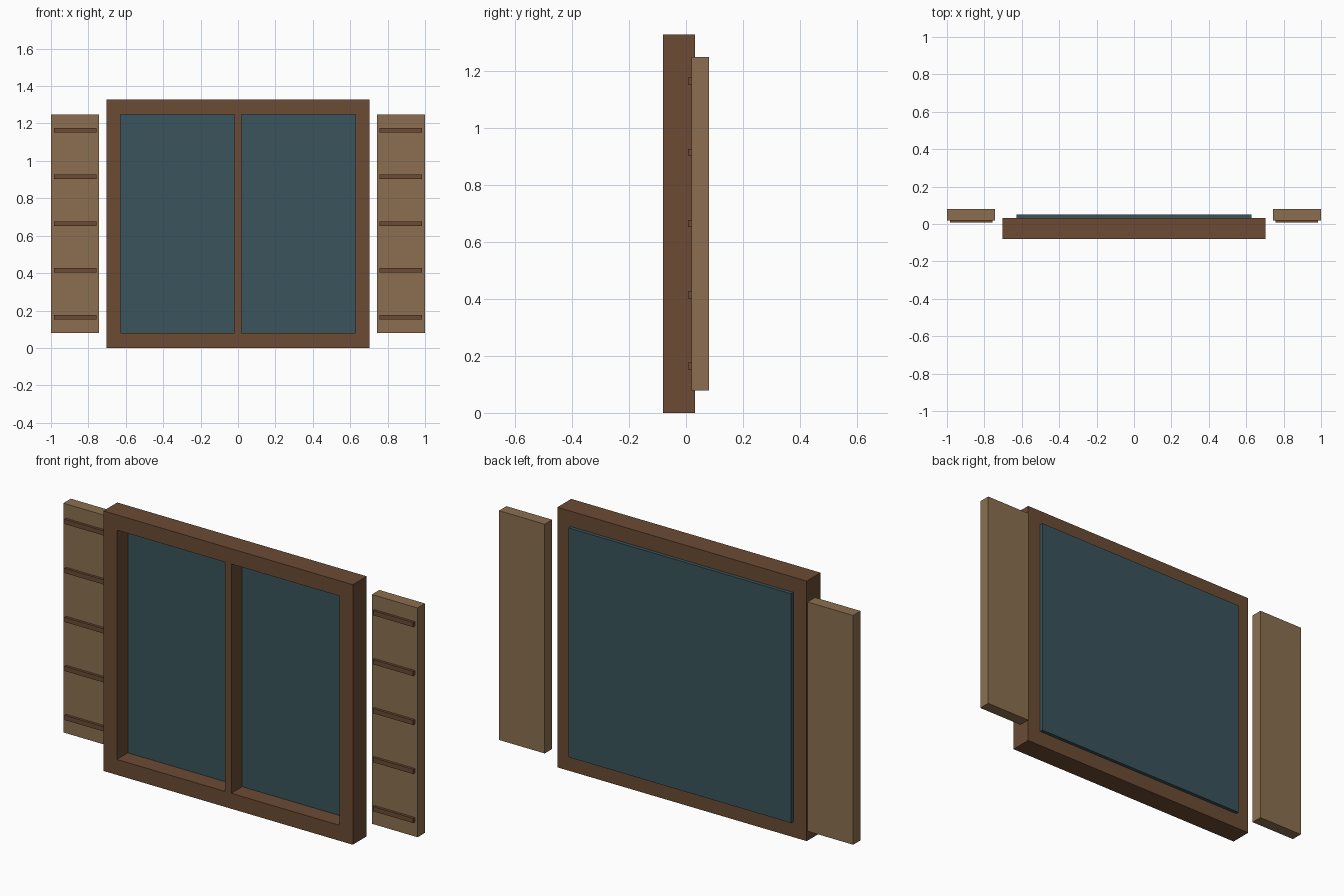
import bpy, bmesh
from mathutils import Matrix

if "Cube" in bpy.data.objects:
    bpy.data.objects.remove(bpy.data.objects["Cube"])


def material(name, rgb):
    m = bpy.data.materials.new(name)
    m.diffuse_color = (*rgb, 1)
    m.use_nodes = True
    m.node_tree.nodes["Principled BSDF"].inputs["Base Color"].default_value = m.diffuse_color
    return m


frame_wood = material("frame_wood", (0.147, 0.070, 0.034))
shutter_wood = material("shutter_wood", (0.258, 0.159, 0.080))
glass_blue = material("glass", (0.042, 0.089, 0.107))


def make_object(name, bm, mat):
    bmesh.ops.recalc_face_normals(bm, faces=bm.faces)
    me = bpy.data.meshes.new(name)
    bm.to_mesh(me)
    bm.free()
    me.materials.append(mat)
    ob = bpy.data.objects.new(name, me)
    bpy.context.collection.objects.link(ob)
    return ob


def box(name, x, y, z, mat):
    """Box from (min, max) pairs on each axis."""
    bm = bmesh.new()
    size = [b - a for a, b in (x, y, z)]
    mid = [(a + b) / 2 for a, b in (x, y, z)]
    bmesh.ops.create_cube(bm, size=1, matrix=Matrix.Translation(mid) @ Matrix.Diagonal((*size, 1)))
    return make_object(name, bm, mat)


FRONT, BACK = -0.08, 0.032
HALF_W, TOP = 0.704, 1.327
OPEN_W, OPEN_BOTTOM, OPEN_TOP = 0.628, 0.079, 1.249
GLASS_FRONT = 0.008

# Window frame: one rectangular ring extruded to depth
bm = bmesh.new()
outer = [(-HALF_W, 0), (HALF_W, 0), (HALF_W, TOP), (-HALF_W, TOP)]
inner = [(-OPEN_W, OPEN_BOTTOM), (OPEN_W, OPEN_BOTTOM), (OPEN_W, OPEN_TOP), (-OPEN_W, OPEN_TOP)]
vo, vi = ([bm.verts.new((x, FRONT, z)) for x, z in loop] for loop in (outer, inner))
for i in range(4):
    j = (i + 1) % 4
    bm.faces.new((vo[i], vo[j], vi[j], vi[i]))
ring = bmesh.ops.extrude_face_region(bm, geom=bm.faces[:], use_keep_orig=True)
moved = [g for g in ring["geom"] if isinstance(g, bmesh.types.BMVert)]
bmesh.ops.translate(bm, verts=moved, vec=(0, BACK - FRONT, 0))
make_object("window_frame", bm, frame_wood)

# Centre mullion and the glass pane behind it
box("center_mullion", (-0.018, 0.018), (FRONT, GLASS_FRONT), (OPEN_BOTTOM, OPEN_TOP), frame_wood)
box("glass_pane", (-OPEN_W, OPEN_W), (GLASS_FRONT, 0.05), (OPEN_BOTTOM, OPEN_TOP), glass_blue)

# Shutters with five front slats on each side
for side, s in (("left", -1), ("right", 1)):
    box(f"{side}_shutter", sorted((s * 0.742, s * 1.0)), (0.02, 0.08), (OPEN_BOTTOM, OPEN_TOP), shutter_wood)
    for i in range(5):
        z = 0.164 + i * 0.25
        box(f"{side}_shutter_slat_{i + 1}", sorted((s * 0.756, s * 0.984)), (0.007, 0.02),
            (z - 0.012, z + 0.012), frame_wood)
